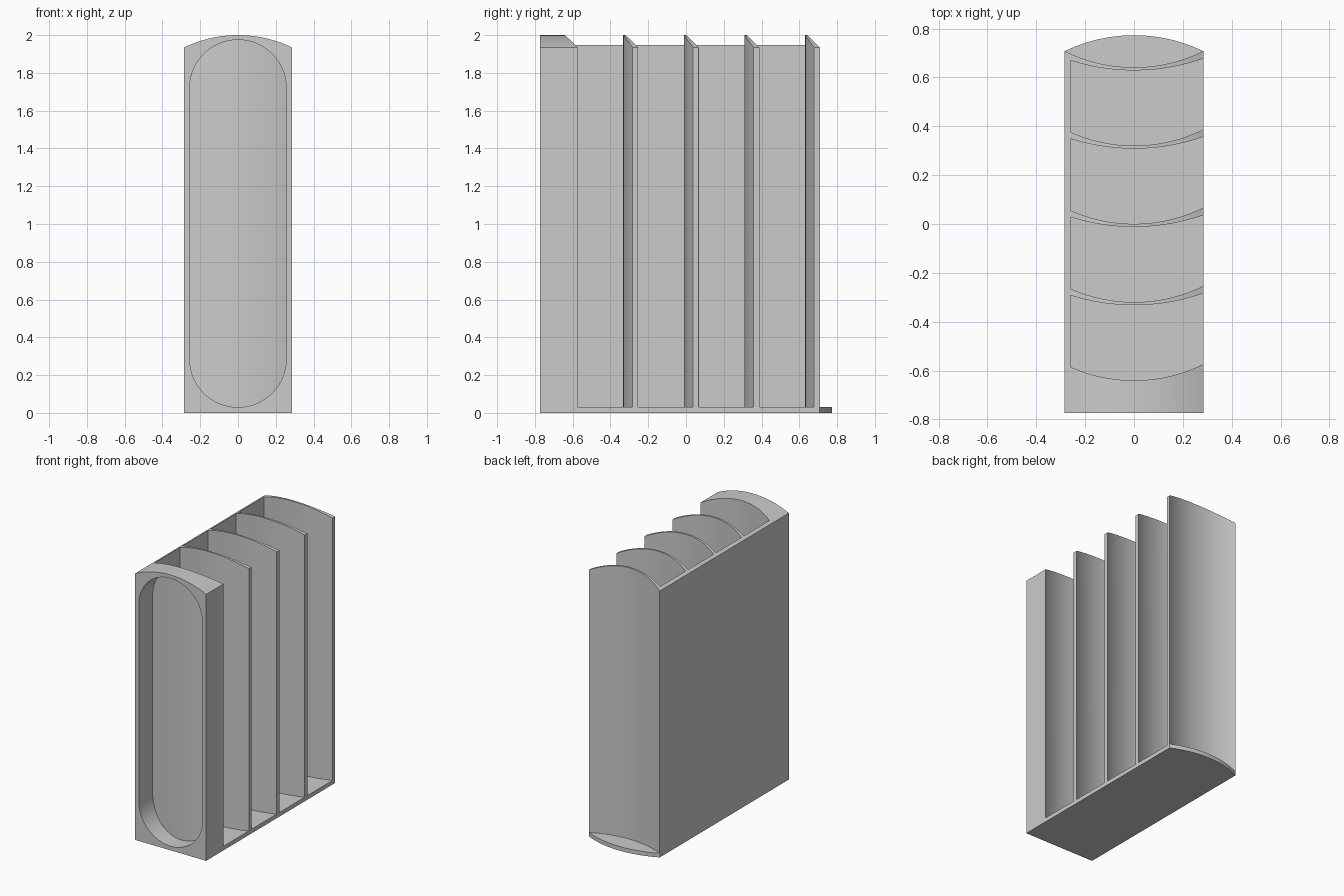
import bpy, bmesh, math

cube = bpy.data.objects.get("Cube")
if cube:
    bpy.data.objects.remove(cube, do_unlink=True)

HALF, WALL_X, FLOOR = 0.285, -0.26, 0.03   # half width, inner wall face, floor height
FRONT_Y, PITCH = -0.773, 0.3205            # front face, divider spacing
SEGMENTS = 32

grey = bpy.data.materials.new("plain grey")
grey.use_nodes = True
COLOUR = (0.6, 0.6, 0.6, 1)
grey.diffuse_color = COLOUR
grey.node_tree.nodes["Principled BSDF"].inputs["Base Color"].default_value = COLOUR


def arc(middle, edge):
    """Circular arc across the width, from its middle value to its edge value."""
    sag = edge - middle
    r = (HALF ** 2 + sag ** 2) / (2 * abs(sag))
    return lambda x: middle + math.copysign(r - math.sqrt(r * r - x * x), sag)


def flat(value):
    return lambda x: value


def smooth(mesh):
    mesh.shade_smooth()
    mesh.set_sharp_from_angle(angle=math.radians(25))


def curved_prism(name, x0, x1, front, back, low, top):
    """Solid whose front, back, bottom and top are functions of x."""
    bm = bmesh.new()
    rings = []
    for i in range(SEGMENTS + 1):
        t = (1 - math.cos(math.pi * i / SEGMENTS)) / 2
        x = x0 + (x1 - x0) * t
        f, b, l, h = front(x), back(x), low(x), top(x)
        rings.append([bm.verts.new(p) for p in
                      ((x, f, l), (x, b, l), (x, b, h), (x, f, h))])
    for r, s in zip(rings, rings[1:]):
        for k in range(4):
            n = (k + 1) % 4
            bm.faces.new((r[k], r[n], s[n], s[k]))
    bm.faces.new(rings[0])
    bm.faces.new(rings[-1])
    bmesh.ops.recalc_face_normals(bm, faces=bm.faces)
    mesh = bpy.data.meshes.new(name)
    bm.to_mesh(mesh)
    bm.free()
    mesh.materials.append(grey)
    smooth(mesh)
    ob = bpy.data.objects.new(name, mesh)
    bpy.context.collection.objects.link(ob)
    return ob


def panel_back(k):
    y = -0.6405 + PITCH * k
    return arc(y, y + 0.067)


def panel_front(k):
    y = -0.653 + PITCH * k
    return arc(y, y + 0.049)


crown = arc(2.0, 1.935)

# Front block, with a round-ended recess
block = curved_prism("front_block", -HALF, HALF, flat(FRONT_Y), panel_back(0), flat(0), crown)
R = 0.256


def round_end(x):
    return math.sqrt(max(R * R - x * x, 0))


cutter = curved_prism("recess_cutter", -R, R, flat(FRONT_Y - 0.1), panel_front(0),
                      lambda x: FLOOR + R - round_end(x),
                      lambda x: 1.975 - R + round_end(x))
cutter.hide_render = True
mod = block.modifiers.new("recess", "BOOLEAN")
mod.operation, mod.solver, mod.object = "DIFFERENCE", "EXACT", cutter
bpy.context.view_layer.objects.active = block
bpy.ops.object.modifier_apply(modifier=mod.name)
bpy.data.objects.remove(cutter, do_unlink=True)
smooth(block.data)

# Floor with bulging back edge
curved_prism("floor", -HALF, HALF, panel_back(0), arc(0.773, 0.707), flat(0), flat(FLOOR))

# Closed side wall
curved_prism("side_wall", -HALF, WALL_X, panel_back(0), panel_back(4), flat(FLOOR), crown)

# Curved dividers, the last one being the back panel
for k in range(1, 5):
    name = "back_panel" if k == 4 else f"divider_{k}"
    curved_prism(name, WALL_X, HALF, panel_front(k), panel_back(k), flat(FLOOR), crown)
